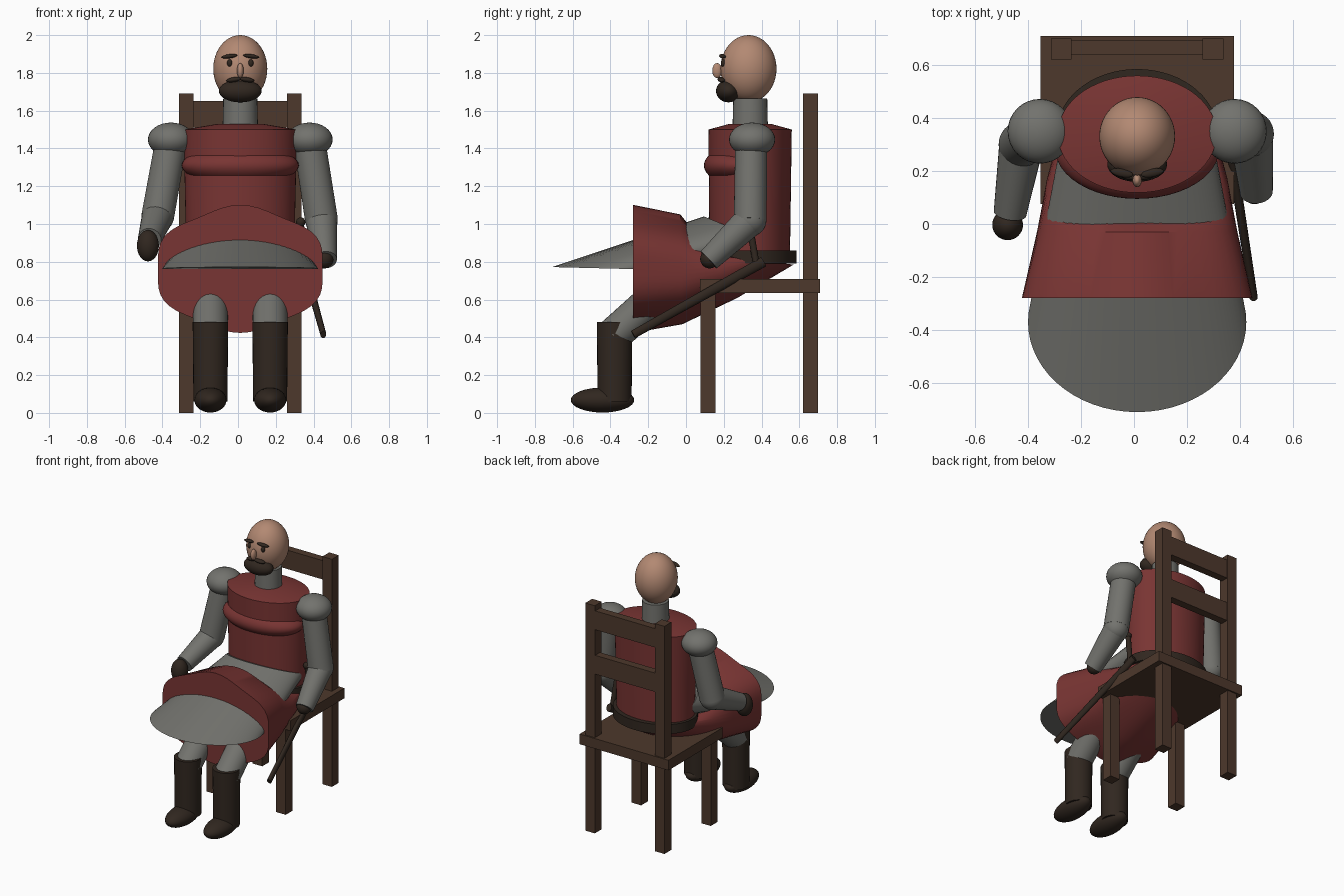
import bpy, math
from mathutils import Vector

if "Cube" in bpy.data.objects:
    bpy.data.objects.remove(bpy.data.objects["Cube"])

CX = 0.012  # centre line of figure and chair


def material(name, rgb):
    m = bpy.data.materials.new(name)
    m.diffuse_color = (*rgb, 1)
    m.use_nodes = True
    m.node_tree.nodes["Principled BSDF"].inputs["Base Color"].default_value = m.diffuse_color
    return m


CLOTH = material("red_cloth", (0.19, 0.035, 0.033))
MAIL = material("grey_mail", (0.17, 0.17, 0.155))
WOOD = material("wood", (0.075, 0.04, 0.025))
LEATHER = material("leather", (0.03, 0.02, 0.014))
SKIN = material("skin", (0.45, 0.25, 0.17))


def finish(ob, name, mat, smooth=True):
    ob.name = name
    ob.data.materials.append(mat)
    if smooth:
        bpy.ops.object.select_all(action='DESELECT')
        ob.select_set(True)
        bpy.context.view_layer.objects.active = ob
        bpy.ops.object.shade_smooth_by_angle(angle=math.radians(35))
    return ob


def box(name, lo, hi, mat=WOOD):
    lo, hi = Vector(lo), Vector(hi)
    bpy.ops.mesh.primitive_cube_add(size=1, location=(lo + hi) / 2)
    ob = bpy.context.object
    ob.scale = hi - lo
    return finish(ob, name, mat, False)


def ball(name, loc, radii, mat, rot=(0, 0, 0), seg=32):
    bpy.ops.mesh.primitive_uv_sphere_add(segments=seg, ring_count=seg // 2, location=loc, rotation=rot)
    ob = bpy.context.object
    ob.scale = radii
    return finish(ob, name, mat)


def tube(name, p, q, r1, r2, mat, seg=28, flat=1):
    p, q = Vector(p), Vector(q)
    bpy.ops.mesh.primitive_cone_add(vertices=seg, radius1=r1, radius2=r2, depth=(q - p).length,
                                    location=(p + q) / 2)
    ob = bpy.context.object
    ob.rotation_euler = (q - p).to_track_quat('Z', 'Y').to_euler()
    ob.scale.x = flat
    return finish(ob, name, mat)


def ring(front, back, rx, wave=0, n=60):
    """Ellipse through a front and a back (y, z) point, half width rx, optionally rippled."""
    f, b = Vector(front), Vector(back)
    mid, half = (f + b) / 2, (f - b) / 2
    pts = []
    for i in range(n):
        t = 2 * math.pi * i / n
        w = 1 + wave * math.cos(6 * (t - math.pi / 2))
        c = mid + half * math.sin(t) * w
        pts.append((CX + rx * math.cos(t) * w, c.x, c.y))
    return pts


def loft(name, rings, mat, closed=False):
    n = len(rings[0])
    verts = [v for r in rings for v in r]
    count = len(rings)
    faces = []
    for k in range(count if closed else count - 1):
        a, b = k * n, (k + 1) % count * n
        faces += [(a + i, a + (i + 1) % n, b + (i + 1) % n, b + i) for i in range(n)]
    if not closed:
        faces += [tuple(range(n))[::-1], tuple(range((count - 1) * n, count * n))]
    me = bpy.data.meshes.new(name)
    me.from_pydata(verts, [], faces)
    ob = bpy.data.objects.new(name, me)
    bpy.context.collection.objects.link(ob)
    finish(ob, name, mat)
    bpy.ops.object.mode_set(mode='EDIT')
    bpy.ops.mesh.select_all(action='SELECT')
    bpy.ops.mesh.normals_make_consistent(inside=False)
    bpy.ops.object.mode_set(mode='OBJECT')
    return ob


# Chair
box("seat", (CX - 0.365, 0.075, 0.635), (CX + 0.365, 0.71, 0.71))
for s, side in ((-1, "right"), (1, "left")):
    a, b = sorted((CX + s * 0.247, CX + s * 0.325))
    box(f"{side}_back_post", (a, 0.62, 0), (b, 0.70, 1.69))
    box(f"{side}_front_leg", (a, 0.078, 0), (b, 0.156, 0.635))
for name, z in (("top_rail", 1.51), ("lower_rail", 1.18)):
    box(name, (CX - 0.25, 0.638, z), (CX + 0.25, 0.695, z + 0.14))

# Tunic body with sloping shoulders, chest bulge and belt
loft("tunic_body", [ring((0.125, 0.80), (0.55, 0.80), 0.285),
                    ring((0.118, 1.50), (0.56, 1.50), 0.30),
                    ring((0.23, 1.53), (0.45, 1.53), 0.12)], CLOTH)
ball("chest", (CX, 0.285, 1.31), (0.31, 0.19, 0.105), CLOTH, seg=48)
loft("belt", [ring((0.10, 0.79), (0.585, 0.79), 0.305), ring((0.10, 0.86), (0.585, 0.86), 0.305),
              ring((0.14, 0.86), (0.54, 0.86), 0.27), ring((0.14, 0.79), (0.54, 0.79), 0.27)],
     LEATHER, closed=True)

# Tunic skirt over the lap, turning from the waist towards the front
loft("tunic_skirt", [ring((0.11, 0.84), (0.57, 0.785), 0.29),
                     ring((0.05, 0.95), (0.27, 0.61), 0.345, 0.01),
                     ring((-0.03, 1.045), (-0.02, 0.475), 0.385, 0.02),
                     ring((-0.28, 1.09), (-0.28, 0.435), 0.45, 0.035)], CLOTH)

# Mail skirt under it, flaring out to a flat rim
loft("mail_skirt", [ring((0.095, 1.04), (0.53, 0.86), 0.285),
                    ring((-0.71, 0.772), (-0.03, 0.755), 0.412)], MAIL)

# Legs and boots
for s, side in ((-1, "right"), (1, "left")):
    x = CX + s * 0.158
    tube(f"{side}_thigh", (x, -0.385, 0.41), (x, -0.04, 0.72), 0.093, 0.093, MAIL)
    tube(f"{side}_boot_shaft", (x, -0.378, 0.06), (x, -0.378, 0.48), 0.09, 0.094, LEATHER)
    ball(f"{side}_boot_foot", (x, -0.442, 0.068), (0.085, 0.168, 0.066), LEATHER)

# Arms
for side, s, elbow, wrist in (("right", -1, (-0.425, 0.30, 1.04), (-0.468, 0.04, 0.92)),
                              ("left", 1, (0.442, 0.34, 1.02), (0.462, 0.12, 0.81))):
    x = CX + s * 0.367
    ball(f"{side}_shoulder", (x, 0.35, 1.447), (0.122, 0.122, 0.09), MAIL)
    tube(f"{side}_upper_arm", (x, 0.345, 1.43), elbow, 0.085, 0.087, MAIL)
    ball(f"{side}_elbow", elbow, (0.086, 0.086, 0.086), MAIL)
    tube(f"{side}_forearm", elbow, wrist, 0.084, 0.062, MAIL)
ball("right_glove", (-0.477, -0.003, 0.885), (0.058, 0.058, 0.083), LEATHER)
ball("left_glove", (0.455, 0.125, 0.815), (0.05, 0.05, 0.05), LEATHER)

# Sword hanging at the left hip
tube("scabbard", (0.345, 0.41, 0.80), (0.452, -0.28, 0.415), 0.028, 0.022, LEATHER, 12, 0.7)
tube("sword_grip", (0.345, 0.37, 0.80), (0.332, 0.335, 1.00), 0.018, 0.018, LEATHER, 12)
ball("sword_pommel", (0.332, 0.333, 1.01), (0.025, 0.025, 0.025), LEATHER, seg=16)

# Neck and head
tube("neck", (CX, 0.34, 1.49), (CX, 0.34, 1.665), 0.094, 0.09, MAIL)
ball("head", (CX, 0.331, 1.822), (0.143, 0.148, 0.178), SKIN, seg=48)
ball("nose", (CX, 0.165, 1.812), (0.018, 0.026, 0.04), SKIN, seg=16)
ball("beard", (CX, 0.225, 1.704), (0.113, 0.066, 0.06), LEATHER)
for s, side in ((-1, "right"), (1, "left")):
    ball(f"{side}_eye", (CX + s * 0.056, 0.198, 1.852), (0.014, 0.014, 0.02), LEATHER, seg=16)
    ball(f"{side}_eyebrow", (CX + s * 0.058, 0.193, 1.888), (0.044, 0.016, 0.011), LEATHER,
         (0, s * 0.12, s * 0.2), 16)
    ball(f"{side}_moustache", (CX + s * 0.034, 0.188, 1.764), (0.042, 0.02, 0.013), LEATHER,
         (0, s * 0.15, s * 0.2), 16)
